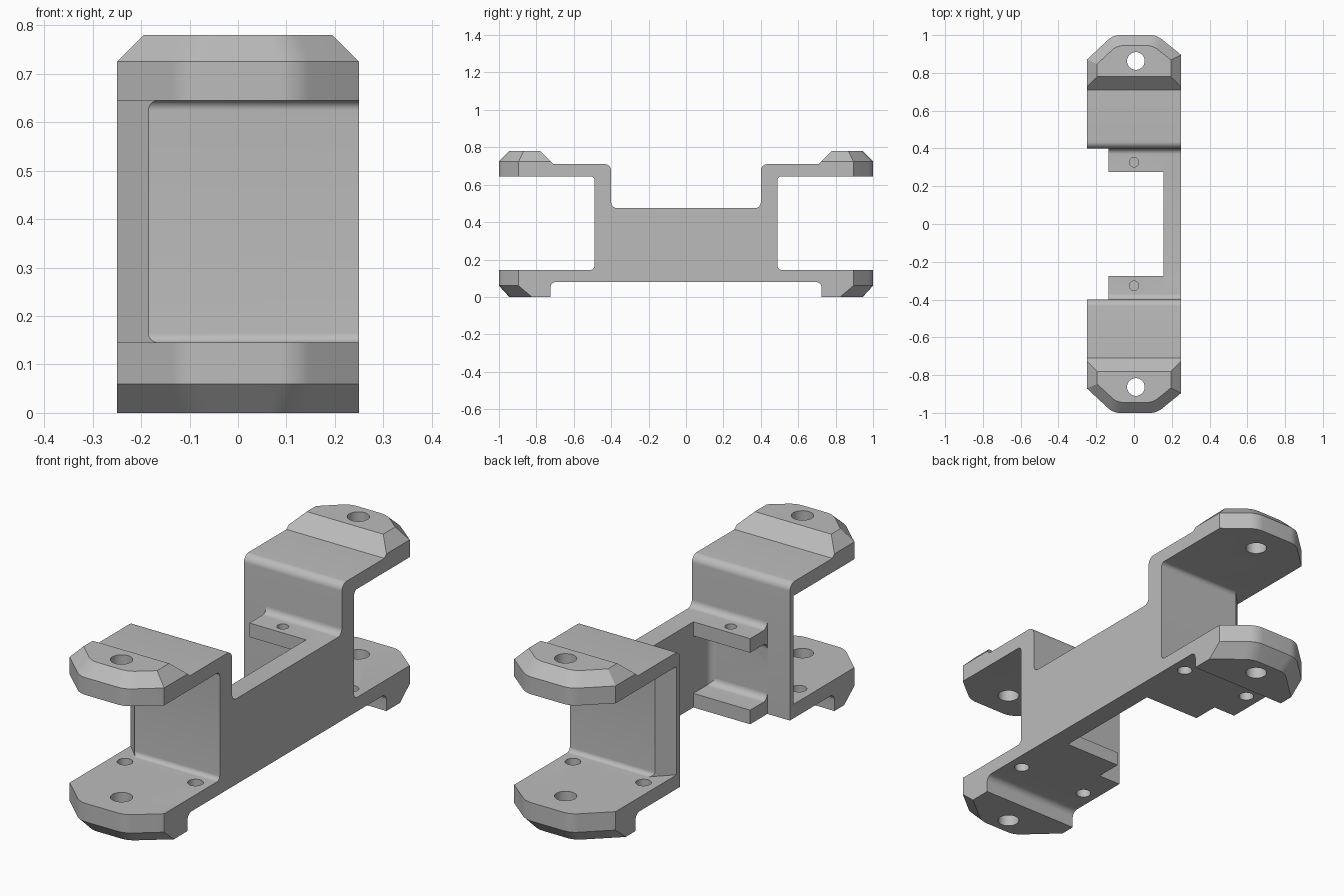
import bpy, bmesh
from math import radians
from mathutils import Vector

cube = bpy.data.objects.get("Cube")
if cube:
    bpy.data.objects.remove(cube, do_unlink=True)

grey = bpy.data.materials.new("plain_grey")
grey.use_nodes = True
grey.diffuse_color = (0.5, 0.5, 0.5, 1)
grey.node_tree.nodes["Principled BSDF"].inputs["Base Color"].default_value = (0.5, 0.5, 0.5, 1)


def rounded(points, steps=6):
    """Polygon whose corners (u, v, tangent length) become arcs."""
    out = []
    for i, (a, b, *r) in enumerate(points):
        p = Vector((a, b))
        if not r:
            out.append(p)
            continue
        u = (Vector(points[i - 1][:2]) - p).normalized()
        v = (Vector(points[(i + 1) % len(points)][:2]) - p).normalized()
        centre = p + (u + v) * r[0] / (1 + u.dot(v))
        start, end = p + u * r[0] - centre, p + v * r[0] - centre
        for k in range(steps + 1):
            out.append(centre + start.lerp(end, k / steps).normalized() * start.length)
    return out


def loft(name, rings):
    """Solid through matching rings of 3D points."""
    bm = bmesh.new()
    rows = [[bm.verts.new(p) for p in ring] for ring in rings]
    for a, b in zip(rows, rows[1:]):
        for i in range(len(a)):
            bm.faces.new((a[i - 1], a[i], b[i], b[i - 1]))
    bm.faces.new(rows[0])
    bm.faces.new(rows[-1])
    bmesh.ops.recalc_face_normals(bm, faces=bm.faces)
    mesh = bpy.data.meshes.new(name)
    bm.to_mesh(mesh)
    bm.free()
    mesh.materials.append(grey)
    obj = bpy.data.objects.new(name, mesh)
    bpy.context.collection.objects.link(obj)
    return obj


def along_x(name, profile, x0, x1):
    pts = rounded(profile)
    return loft(name, [[(x, p.x, p.y) for p in pts] for x in (x0, x1)])


def along_z(name, outline, z0, z1):
    pts = rounded(outline)
    return loft(name, [[(p.x, p.y, z) for p in pts] for z in (z0, z1)])


def hole(x, y, r, z0, z1):
    square = [(x - r, y - r, r), (x + r, y - r, r), (x + r, y + r, r), (x - r, y + r, r)]
    pts = rounded(square)
    pts = [p for i, p in enumerate(pts) if (p - pts[i - 1]).length > 1e-5]
    return loft("hole_cutter", [[(p.x, p.y, z) for p in pts] for z in (z0, z1)])


def carve(obj, cutter, operation="DIFFERENCE"):
    mod = obj.modifiers.new("carve", "BOOLEAN")
    mod.operation, mod.object, mod.solver = operation, cutter, "EXACT"
    bpy.context.view_layer.update()
    graph = bpy.context.evaluated_depsgraph_get()
    mesh = bpy.data.meshes.new_from_object(obj.evaluated_get(graph))
    obj.modifiers.clear()
    obj.data = mesh
    bpy.data.objects.remove(cutter, do_unlink=True)


def finish(obj, mirror=True):
    bpy.ops.object.select_all(action="DESELECT")
    obj.select_set(True)
    bpy.context.view_layer.objects.active = obj
    bpy.ops.object.shade_smooth_by_angle(angle=radians(30))
    if mirror:
        mod = obj.modifiers.new("mirror", "MIRROR")
        mod.use_axis = (False, True, False)
        mod.use_mirror_merge = False


# End bracket: wall with upper and lower flanges and pads
end = along_x("end_bracket", [
    (0.40, 0.08), (0.725, 0.08, 0.03), (0.725, -0.02), (1.05, -0.02),
    (1.05, 0.145), (0.49, 0.145, 0.02), (0.49, 0.645, 0.02), (1.05, 0.645),
    (1.05, 0.80), (0.80, 0.80), (0.71, 0.71), (0.40, 0.71, 0.035)], -0.3, 0.3)

# Clipped plan shape with chamfered top and bottom rims
middle = (-0.25, 0.87, -0.11, 1.0, 0.12, 0.25, 0.895)
bottom = (-0.25, 0.796, -0.09, 0.945, 0.10, 0.25, 0.824)
top = (-0.195, 0.847, -0.09, 0.945, 0.10, 0.195, 0.868)
rings = []
for z, (xl, yl, fl, yf, fr, xr, yr) in ((0, bottom), (0.06, middle), (0.725, middle), (0.78, top)):
    plan = rounded([(xl, 0.2), (xl, yl), (fl, yf, 0.035), (fr, yf, 0.035), (xr, yr), (xr, 0.2)])
    rings.append([(p.x, p.y, z) for p in plan])
carve(end, loft("plan_cutter", rings), "INTERSECT")

# Clipped outer edge of the wall
carve(end, along_z("edge_cutter", [(-0.30, 0.375), (-0.10, 0.575), (-0.30, 0.575)], 0.145, 0.645))

# Screw holes
carve(end, hole(0.01, 0.863, 0.047, -0.1, 0.9))
for x in (-0.18, 0.18):
    carve(end, hole(x, 0.567, 0.033, -0.1, 0.3))
finish(end)

# Inner ledges, filleted into the wall
ledges = along_x("inner_ledges", [
    (0.41, 0.08), (0.41, 0.505), (0.40, 0.505), (0.40, 0.475, 0.03),
    (0.275, 0.475), (0.275, 0.41), (0.40, 0.41, 0.03), (0.40, 0.145, 0.03),
    (0.275, 0.145), (0.275, 0.08)], -0.135, 0.16)
carve(ledges, hole(0, 0.327, 0.025, 0.3, 0.6))
finish(ledges)

# Rounded inner corner between wall and side web
finish(along_z("corner_fillet", [
    (0.16, 0.41), (0.125, 0.41), (0.125, 0.40), (0.155, 0.40, 0.03),
    (0.155, 0.37), (0.16, 0.37)], 0.14, 0.415))

# Side web joining both ends
finish(along_x("side_web", [
    (-0.41, 0.08), (0.41, 0.08), (0.41, 0.505), (0.40, 0.505), (0.40, 0.475, 0.03),
    (-0.40, 0.475, 0.03), (-0.40, 0.505), (-0.41, 0.505)], 0.155, 0.25), mirror=False)
